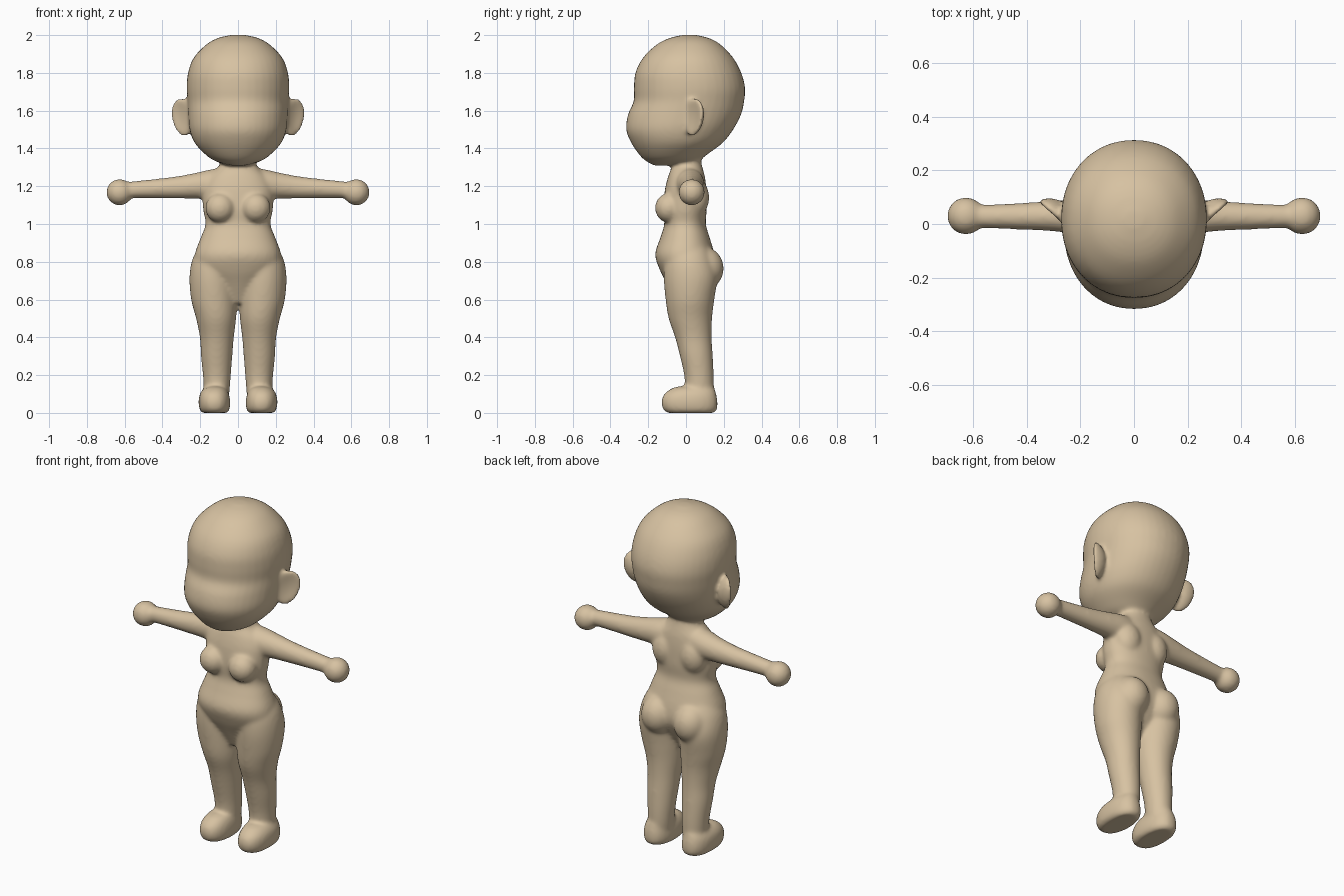
import bpy, bmesh, math
from mathutils import Matrix, Vector

N = 40            # points around each ring
bm = bmesh.new()


def spline(rows, steps=5):
    """Smoothly interpolate the section rows."""
    out = []
    for i in range(len(rows) - 1):
        a, b = rows[max(i - 1, 0)], rows[i]
        c, d = rows[i + 1], rows[min(i + 2, len(rows) - 1)]
        for s in range(steps):
            t = s / steps
            out.append([0.5 * (2 * q + (r - p) * t + (2 * p - 5 * q + 4 * r - w) * t * t
                               + (3 * q - p - 3 * r + w) * t ** 3)
                        for p, q, r, w in zip(a, b, c, d)])
    return out + [rows[-1]]


def loft(rows, power=2.0, side=1, along_x=False):
    """Closed tube through rows of (height, centre, half width, y front, y back)."""
    rings = []
    for h, c, r, y0, y1 in spline(rows):
        ring = []
        for k in range(N):
            a = 2 * math.pi * k / N
            u = math.copysign(abs(math.cos(a)) ** (2 / power), math.cos(a))
            v = math.copysign(abs(math.sin(a)) ** (2 / power), math.sin(a))
            w, y = c + r * u, (y0 + y1) / 2 + (y1 - y0) / 2 * v
            ring.append(bm.verts.new((side * h, y, w) if along_x else (side * w, y, h)))
        rings.append(ring)
    for p, q in zip(rings, rings[1:]):
        for k in range(N):
            j = (k + 1) % N
            bm.faces.new((p[k], p[j], q[j], q[k]))
    bm.faces.new(rings[0][::-1])
    bm.faces.new(rings[-1])


def ball(centre, radii, side=1):
    m = Matrix.Translation((side * centre[0], centre[1], centre[2])) @ Matrix.Diagonal((*radii, 1))
    bmesh.ops.create_uvsphere(bm, u_segments=32, v_segments=20, radius=1, matrix=m)


def ear(side):
    """Flattened ball bent into a shallow bowl that opens forward and outward."""
    verts = bmesh.ops.create_uvsphere(bm, u_segments=32, v_segments=20, radius=1)["verts"]
    turn = (Matrix.Translation((0.298, 0.038, 1.565)) @ Matrix.Rotation(math.radians(42), 4, 'Z')
            @ Matrix.Rotation(math.radians(10), 4, 'Y'))
    for v in verts:
        x, y, z = v.co
        dish = 0.028 * (1 - x * x - z * z)
        p = turn @ Vector((x * (0.07 + 0.01 * z), y * 0.026 + dish, z * 0.105))
        v.co = (side * p.x, p.y, p.z)


# head: rounded skull with full cheeks and chin
loft([(1.31, 0, 0.05, -0.17, 0.03), (1.335, 0, 0.125, -0.215, 0.07),
      (1.37, 0, 0.175, -0.25, 0.115), (1.43, 0, 0.23, -0.29, 0.195),
      (1.50, 0, 0.257, -0.317, 0.25), (1.58, 0, 0.264, -0.307, 0.292),
      (1.65, 0, 0.267, -0.277, 0.308), (1.72, 0, 0.272, -0.276, 0.313),
      (1.80, 0, 0.265, -0.268, 0.293), (1.88, 0, 0.235, -0.228, 0.25),
      (1.95, 0, 0.168, -0.155, 0.183), (1.985, 0, 0.105, -0.085, 0.12),
      (2.002, 0, 0.03, -0.01, 0.045)], power=2.1)

# torso: neck to crotch
loft([(1.40, 0, 0.085, -0.06, 0.07), (1.33, 0, 0.09, -0.065, 0.08),
      (1.29, 0, 0.115, -0.08, 0.09), (1.25, 0, 0.155, -0.095, 0.10),
      (1.18, 0, 0.185, -0.112, 0.108), (1.08, 0, 0.185, -0.12, 0.11),
      (1.00, 0, 0.172, -0.115, 0.105), (0.93, 0, 0.197, -0.135, 0.125),
      (0.84, 0, 0.228, -0.163, 0.15), (0.76, 0, 0.22, -0.14, 0.155),
      (0.68, 0, 0.14, -0.10, 0.12), (0.58, 0, 0.04, -0.05, 0.06)], power=2.2)

for s in (-1, 1):
    ear(s)
    # chest, shoulder blade and seat fullness
    ball((0.095, -0.092, 1.085), (0.078, 0.072, 0.078), s)
    ball((0.09, 0.055, 1.14), (0.08, 0.068, 0.10), s)
    ball((0.105, 0.09, 0.765), (0.10, 0.11, 0.115), s)
    # leg
    loft([(0.90, 0.12, 0.07, -0.07, 0.10), (0.82, 0.127, 0.112, -0.11, 0.14),
          (0.72, 0.134, 0.123, -0.118, 0.165), (0.60, 0.127, 0.121, -0.108, 0.15),
          (0.50, 0.116, 0.106, -0.092, 0.138), (0.40, 0.112, 0.090, -0.058, 0.136),
          (0.30, 0.113, 0.083, -0.032, 0.142), (0.20, 0.112, 0.074, -0.010, 0.147),
          (0.12, 0.112, 0.068, -0.005, 0.147), (0.05, 0.112, 0.06, 0.0, 0.14)], side=s)
    # foot
    loft([(0.0, 0.124, 0.066, -0.10, 0.15), (0.02, 0.124, 0.08, -0.122, 0.165),
          (0.06, 0.125, 0.084, -0.13, 0.167), (0.10, 0.125, 0.077, -0.115, 0.16),
          (0.13, 0.122, 0.058, -0.075, 0.15), (0.14, 0.12, 0.03, -0.04, 0.13)],
         power=2.3, side=s)
    # arm
    loft([(0.05, 1.215, 0.085, -0.05, 0.09), (0.14, 1.21, 0.080, -0.055, 0.098),
          (0.22, 1.203, 0.069, -0.038, 0.093), (0.32, 1.194, 0.059, -0.026, 0.085),
          (0.45, 1.187, 0.050, -0.020, 0.077), (0.55, 1.182, 0.045, -0.016, 0.072),
          (0.62, 1.175, 0.043, -0.013, 0.070)], side=s, along_x=True)
    # hand
    ball((0.627, 0.03, 1.168), (0.070, 0.070, 0.070), s)

bmesh.ops.recalc_face_normals(bm, faces=bm.faces)
mesh = bpy.data.meshes.new("body")
bm.to_mesh(mesh)
bm.free()
body = bpy.data.objects.new("body", mesh)
bpy.context.collection.objects.link(body)

skin = bpy.data.materials.new("warm tan")
skin.diffuse_color = (0.68, 0.54, 0.36, 1)
mesh.materials.append(skin)

# fuse the parts into one soft skin
fuse = body.modifiers.new("fuse", 'REMESH')
fuse.mode = 'VOXEL'
fuse.voxel_size = 0.01
fuse.use_smooth_shade = True
soften = body.modifiers.new("soften", 'SMOOTH')
soften.factor = 0.5
soften.iterations = 12
